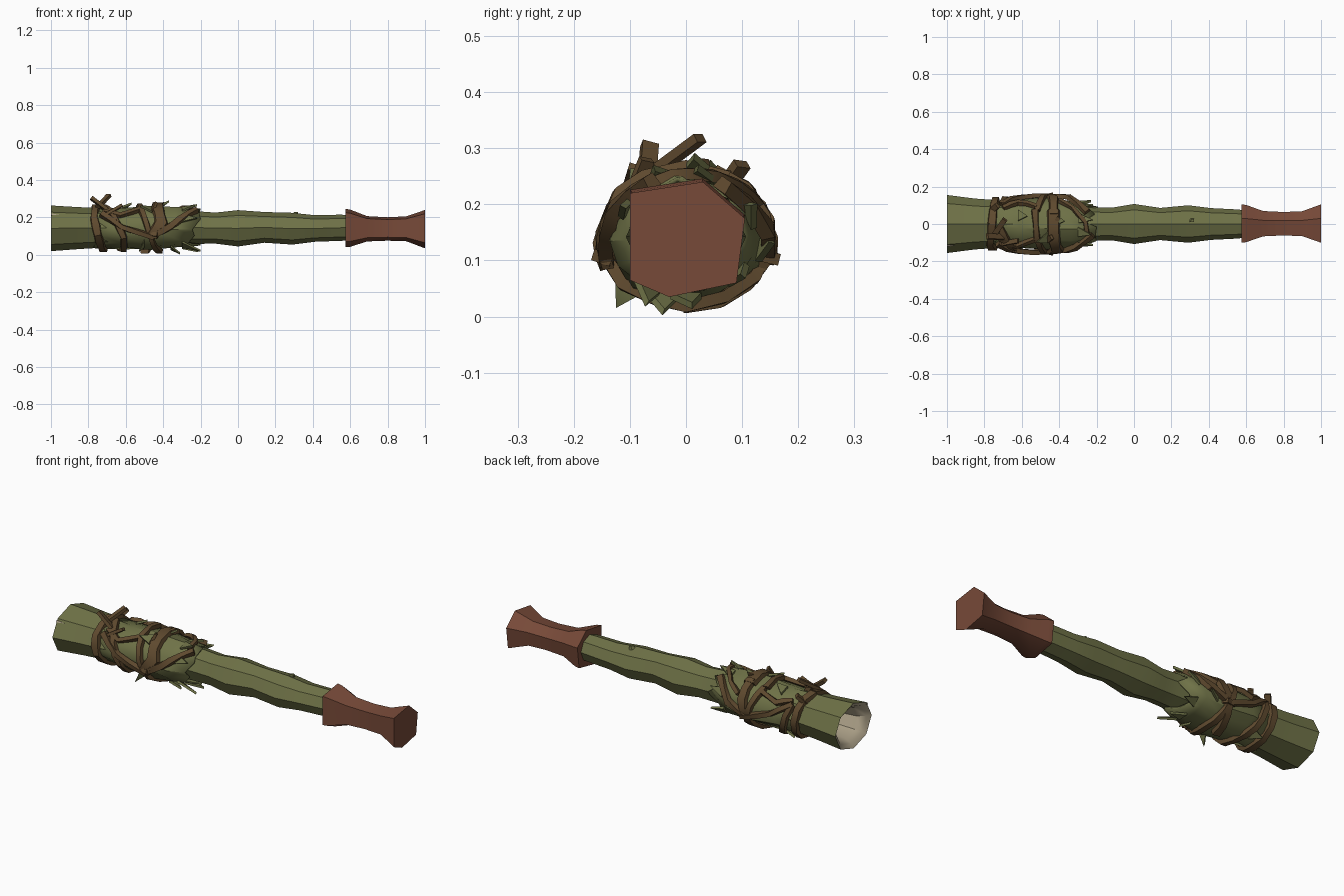
import bpy, bmesh, math, random
from mathutils import Vector

if "Cube" in bpy.data.objects:
    bpy.data.objects.remove(bpy.data.objects["Cube"])

random.seed(4)
CZ = 0.143


def mat(name, rgb):
    m = bpy.data.materials.new(name)
    m.diffuse_color = (*rgb, 1)
    m.use_nodes = True
    m.node_tree.nodes["Principled BSDF"].inputs["Base Color"].default_value = m.diffuse_color
    return m


GREEN = mat("olive green", (0.158, 0.168, 0.063))
BROWN = mat("bark brown", (0.115, 0.068, 0.028))
RED = mat("red brown leather", (0.185, 0.068, 0.040))
CREAM = mat("cream pith", (0.42, 0.36, 0.25))


def finish(name, bm, mats, angle=35):
    bmesh.ops.recalc_face_normals(bm, faces=bm.faces)
    me = bpy.data.meshes.new(name)
    bm.to_mesh(me)
    bm.free()
    for m in mats:
        me.materials.append(m)
    me.shade_smooth()
    me.set_sharp_from_angle(angle=math.radians(angle))
    ob = bpy.data.objects.new(name, me)
    bpy.context.collection.objects.link(ob)
    return ob


def loft(name, rings, mats, seg_mat=None, caps=(True, True), angle=35):
    """Skin a list of point rings; seg_mat gives the material of each segment."""
    bm = bmesh.new()
    vs = [[bm.verts.new(p) for p in r] for r in rings]
    n = len(vs[0])
    for k in range(len(vs) - 1):
        for i in range(n):
            j = (i + 1) % n
            f = bm.faces.new((vs[k][i], vs[k][j], vs[k + 1][j], vs[k + 1][i]))
            f.material_index = seg_mat[k] if seg_mat else 0
    if caps[0]:
        bm.faces.new(vs[0]).material_index = seg_mat[0] if seg_mat else 0
    if caps[1]:
        bm.faces.new(vs[-1]).material_index = seg_mat[-1] if seg_mat else 0
    return finish(name, bm, mats, angle)


def ring(x, ry, rz, z=CZ, n=8, turn=0.0):
    a = [turn + math.tau * i / n for i in range(n)]
    return [(x, ry * math.cos(t), z + rz * math.sin(t)) for t in a]


# Hollow stalk: brown bottom of the bore, cream bore and rim, green outside
stalk = [(-0.80, .05, .04, .143), (-0.86, .088, .072, .143), (-0.95, .10, .082, .143),
         (-0.985, .128, .10, .143), (-1.0, .155, .122, .142), (-0.85, .136, .112, .143),
         (-0.70, .125, .105, .145), (-0.45, .11, .10, .145), (-0.22, .09, .087, .146),
         (-0.12, .087, .083, .143), (0.0, .107, .097, .142), (0.14, .086, .082, .147),
         (0.29, .10, .085, .14), (0.41, .085, .071, .141), (0.55, .078, .070, .145),
         (0.62, .07, .066, .145)]
loft("stalk", [ring(*s) for s in stalk], [BROWN, CREAM, GREEN],
     [0, 1, 1, 1] + [2] * 11)

# Grip: uneven six-sided section flared at both ends
hexa = [(.105, .035), (.03, .10), (-.10, .08), (-.10, -.075), (-.03, -.105), (.09, -.08)]
grip = [(0.575, 1.0, .146), (0.60, .97, .145), (0.69, .66, .141), (0.80, .61, .14),
        (0.90, .65, .141), (1.0, 1.0, .14)]
loft("grip", [[(x, y * s, z + h * s) for y, h in hexa] for x, s, z in grip], [RED], angle=42)

# Leaf sleeve with torn ends
SLEEVE = [(-.78, .124, .107), (-.62, .138, .114), (-.46, .146, .118),
          (-.34, .134, .112), (-.24, .104, .104)]


def surf(x, deg, lift=0.0):
    """Point on the sleeve surface and its outward direction."""
    x0 = min(max(x, SLEEVE[0][0]), SLEEVE[-1][0])
    for a, b in zip(SLEEVE, SLEEVE[1:]):
        if x0 <= b[0]:
            t = (x0 - a[0]) / (b[0] - a[0])
            ry, rz = (a[i] + (b[i] - a[i]) * t for i in (1, 2))
            break
    c, s = math.cos(math.radians(deg)), math.sin(math.radians(deg))
    return Vector((x, (ry + lift) * c, CZ + (rz + lift) * s)), Vector((0, c, s)).normalized()


rings = []
for k, (x, ry, rz) in enumerate(SLEEVE):
    row = []
    for i in range(14):
        dx = random.uniform(-.03, .05) if k in (0, 4) else random.uniform(-.01, .01)
        row.append(surf(x + dx, i * 360 / 14 + random.uniform(-5, 5),
                        random.uniform(-.012, .006))[0])
    rings.append(row)
sleeve = loft("leaf_sleeve", rings, [GREEN], caps=(False, False))
mod = sleeve.modifiers.new("thickness", 'SOLIDIFY')
mod.thickness = 0.008

# Leaf tips curling out of the sleeve: (x, angle, length along x, outward lift)
tips = [(-.30, 75, .08, .02), (-.30, 110, .07, .03), (-.30, 150, .08, .02), (-.30, 235, .10, .035),
        (-.30, 270, .09, .02), (-.30, 320, .08, .02), (-.30, 20, .07, .03), (-.50, 225, -.03, .045),
        (-.42, 80, .05, .03), (-.46, 120, -.06, .025), (-.36, 250, .05, .03), (-.62, 70, .05, .02),
        (-.66, 300, -.05, .02), (-.40, 350, .06, .02)]
for k, (x, a, dx, up) in enumerate(tips):
    pts = [surf(x, a - 13)[0], surf(x, a + 13)[0], surf(x + dx, a + 5, up)[0]]
    n = surf(x, a)[1] * .006
    loft("leaf_tip_%d" % k, [[p - n for p in pts], [p + n for p in pts]], [GREEN])


# Flat bark straps laid over the sleeve along (x, angle) waypoints
def strap(name, way, width=.04, thick=.013, lift=.002, closed=False):
    path = []
    for (x0, a0), (x1, a1) in zip(way, way[1:]):
        m = max(2, int(abs(a1 - a0) / 24 + abs(x1 - x0) / .12))
        path += [(x0 + (x1 - x0) * i / m, a0 + (a1 - a0) * i / m) for i in range(m)]
    path.append(way[-1])
    pts = [surf(x, a, lift + random.uniform(-.002, .005)) for x, a in path]
    rows = []
    for i, (p, n) in enumerate(pts):
        t = pts[min(i + 1, len(pts) - 1)][0] - pts[max(i - 1, 0)][0]
        side = t.cross(n).normalized() * width * .5 * random.uniform(.8, 1.15)
        rows.append([p - side - n * .008, p + side - n * .008,
                     p + side * .8 + n * thick, p - side * .8 + n * thick])
    loft(name, rows, [BROWN])


strap("strap_end", [(-.76, 90), (-.77, 150), (-.72, 270), (-.74, 360), (-.76, 450)], .045)
strap("strap_end_second", [(-.72, 95), (-.68, 130), (-.61, 205), (-.61, 270), (-.67, 340),
                           (-.71, 400)], .035)
strap("strap_middle", [(-.53, 60), (-.52, 120), (-.47, 200), (-.42, 270), (-.47, 350), (-.52, 420)], .035)
strap("strap_wide", [(-.43, 60), (-.43, 120), (-.41, 165), (-.46, 200)], .065)
strap("strap_wide_back", [(-.43, 70), (-.43, 20), (-.46, -20), (-.50, -90)], .05)
strap("strap_front", [(-.73, 140), (-.62, 178), (-.46, 201), (-.36, 175), (-.22, 122)], .035, .018)
strap("strap_back", [(-.71, 40), (-.60, 5), (-.46, -17), (-.35, 5), (-.25, 55)], .035, .016)
strap("strap_tip", [(-.25, 120), (-.26, 85), (-.33, 50), (-.40, 30)], .025, .012)
strap("strap_shoulder", [(-.72, 125), (-.63, 145), (-.53, 125)], .028)
strap("strap_shoulder_back", [(-.70, 50), (-.62, 35), (-.52, 50)], .028)


# Loose stick ends and knots
def stick(name, a, b, w):
    a, b = Vector(a), Vector(b)
    d = (b - a).normalized()
    s = d.cross(Vector((0.2, .3, 1))).normalized() * w / 2
    u = d.cross(s).normalized() * w * .3
    loft(name, [[p + s + u, p - s + u, p - s - u, p + s - u] for p in (a, b)], [BROWN])


for k, s in enumerate([((-.70, -.07, .24), (-.785, -.065, .305), .03),
                       ((-.75, -.06, .255), (-.69, .025, .318), .028),
                       ((-.73, -.11, .20), (-.62, -.09, .265), .025),
                       ((-.76, .07, .23), (-.73, .10, .272), .03),
                       ((-.45, -.03, .25), (-.40, .035, .275), .022),
                       ((-.46, -.09, .23), (-.44, -.07, .28), .025),
                       ((-.49, -.135, .11), (-.43, -.15, .105), .035),
                       ((-.49, .135, .11), (-.43, .15, .105), .035)]):
    stick("stick_end_%d" % k, *s)

# Small splinters: rim crack and a chip on the stalk
loft("rim_crack", [[(-1, -.118, .222), (-1, -.123, .212), (-.955, -.113, .214)],
                   [(-1, -.110, .220), (-1, -.114, .211), (-.955, -.105, .213)]], [CREAM])
loft("stalk_chip", [[(.29, .01, .21), (.32, .01, .21), (.32, .03, .21), (.30, .03, .21)],
                    [(.30, .012, .23), (.32, .012, .23), (.32, .026, .23), (.31, .026, .23)]], [GREEN])
